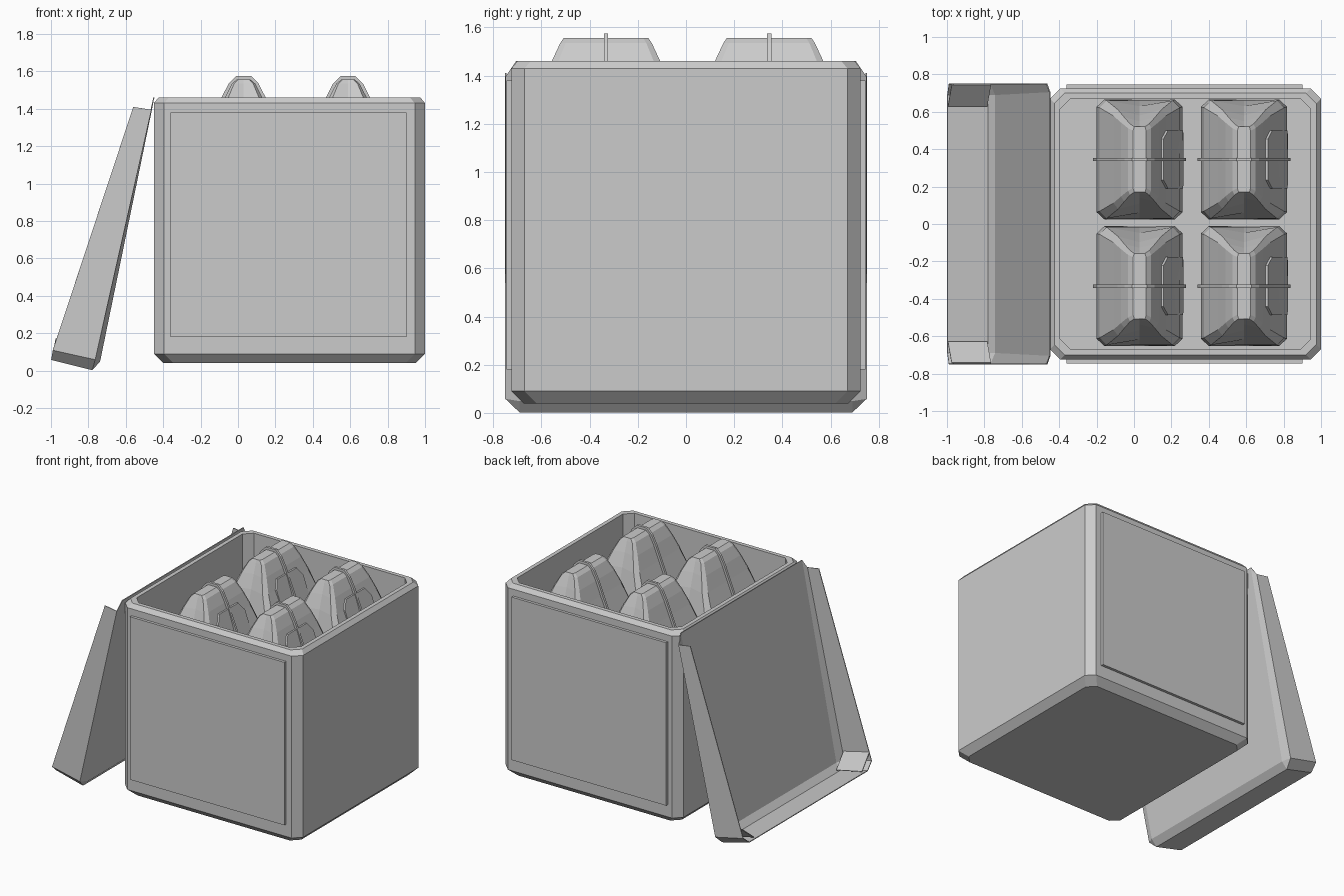
import bpy, bmesh

if "Cube" in bpy.data.objects:
    bpy.data.objects.remove(bpy.data.objects["Cube"])


def make_object(name, bm):
    bmesh.ops.remove_doubles(bm, verts=bm.verts, dist=0.0005)
    bmesh.ops.recalc_face_normals(bm, faces=bm.faces)
    me = bpy.data.meshes.new(name)
    bm.to_mesh(me)
    bm.free()
    ob = bpy.data.objects.new(name, me)
    bpy.context.collection.objects.link(ob)
    return ob


def loft(name, rings, closed=False):
    """Skin a stack of equal-length point rings, capping both ends or closing the loop."""
    bm = bmesh.new()
    vs = [[bm.verts.new(p) for p in r] for r in rings]
    n = len(vs[0])
    pairs = list(zip(vs, vs[1:])) + ([(vs[-1], vs[0])] if closed else [])
    for a, b in pairs:
        for i in range(n):
            j = (i + 1) % n
            bm.faces.new((a[i], a[j], b[j], b[i]))
    if not closed:
        bm.faces.new(vs[0])
        bm.faces.new(vs[-1])
    return make_object(name, bm)


def octagon(cx, cy, hx, hy, c, z):
    quad = [(hx, hy - c), (hx - c, hy)]
    pts = quad + [(-x, y) for x, y in reversed(quad)]
    pts += [(-x, -y) for x, y in pts]
    return [(cx + x, cy + y, z) for x, y in pts]


# Crate: chamfered outside, open top, hollow inside
CX, HX, HY = 0.275, 0.725, 0.725
crate = [(0.04, 0.05), (0.09, 0), (1.43, 0), (1.46, 0.025),
         (1.46, 0.055), (0.10, 0.055)]
loft("crate", [octagon(CX, 0, HX - i, HY - i, 0.055, z) for z, i in crate])

# Raised panels on the front and back
for name, s in (("front_panel", -1), ("back_panel", 1)):
    loft(name, [[(x, s * y, z) for x, z in
                 ((-0.36, 0.18), (0.90, 0.18), (0.90, 1.38), (-0.36, 1.38))]
                for y in (0.715, 0.745)])

# Open lid: shallow wedge tray hanging from the left rim
P = {"ft": (-0.45, 1.46, 0.705), "st": (-0.465, 1.395, 0.748), "tt": (-0.56, 1.41, 0.748),
     "fb": (-0.74, 0.05, 0.69), "sb": (-0.765, 0.06, 0.748), "ob": (-0.99, 0.11, 0.748),
     "bb": (-0.78, 0.005, 0.69), "oo": (-0.998, 0.06, 0.69),
     "g1": (-0.995, 0.075, 0.63), "g2": (-0.975, 0.17, 0.743),
     "g3": (-0.765, 0.12, 0.743), "g4": (-0.785, 0.03, 0.63)}
bm = bmesh.new()
side = {s: {k: bm.verts.new((x, s * y, z)) for k, (x, z, y) in P.items()} for s in (-1, 1)}
for s in (-1, 1):
    for keys in ("st tt ob sb", "ft st sb fb", "sb ob oo bb", "sb bb fb", "g1 g2 g3 g4"):
        bm.faces.new([side[s][k] for k in keys.split()])
for a, b in (("ft", "fb"), ("fb", "bb"), ("bb", "oo")):
    bm.faces.new((side[-1][a], side[1][a], side[1][b], side[-1][b]))
lid = make_object("lid", bm)
mod = lid.modifiers.new("sheet", "SOLIDIFY")
mod.thickness, mod.offset = 0.006, 0

# Packages: z, half width, half length, end fold depth
LEVELS = [(0.10, 0.20, 0.30, 0.0), (0.25, 0.23, 0.32, 0.0), (1.04, 0.23, 0.32, 0.005),
          (1.18, 0.215, 0.315, 0.03), (1.36, 0.14, 0.265, 0.03), (1.46, 0.10, 0.225, 0.02),
          (1.535, 0.062, 0.19, 0.01), (1.557, 0.035, 0.175, 0.0)]


def package_ring(cx, cy, z, hx, hy, fold):
    half = [(hx, hy * 0.88), (hx * 0.82, hy), (0, hy - fold),
            (-hx * 0.82, hy), (-hx, hy * 0.88)]
    return [(cx + x, cy + y, z) for x, y in half + [(-x, -y) for x, y in half]]


def slope_x(z):
    """Half width of a package at height z."""
    for a, b in zip(LEVELS, LEVELS[1:]):
        if a[0] <= z <= b[0]:
            return a[1] + (b[1] - a[1]) * (z - a[0]) / (b[0] - a[0])
    return 0.03


n = 0
for cx in (0.03, 0.588):
    for cy in (-0.332, 0.345):
        n += 1
        loft(f"package_{n}", [package_ring(cx, cy, *lv) for lv in LEVELS])

        # Thin band round the middle
        prof = [(lv[1] + 0.018, lv[0]) for lv in LEVELS[:-1]] + [(0.04, 1.575)]
        prof += [(-x, z) for x, z in reversed(prof)]
        loft(f"package_band_{n}", [[(cx + x, cy + y, z) for x, z in prof]
                                   for y in (-0.009, 0.009)])

        # Raised panel with clipped corners on the right slope
        outline = [(1.10, 0.13), (1.14, 0.155), (1.36, 0.155), (1.42, 0.11)]
        rows = []
        for off in (-0.01, 0.012):
            ring = [(cx + slope_x(z) + off, cy + y, z) for z, y in outline]
            ring += [(x, 2 * cy - y, z) for x, y, z in reversed(ring)]
            rows.append(ring)
        loft(f"package_panel_{n}", rows)
